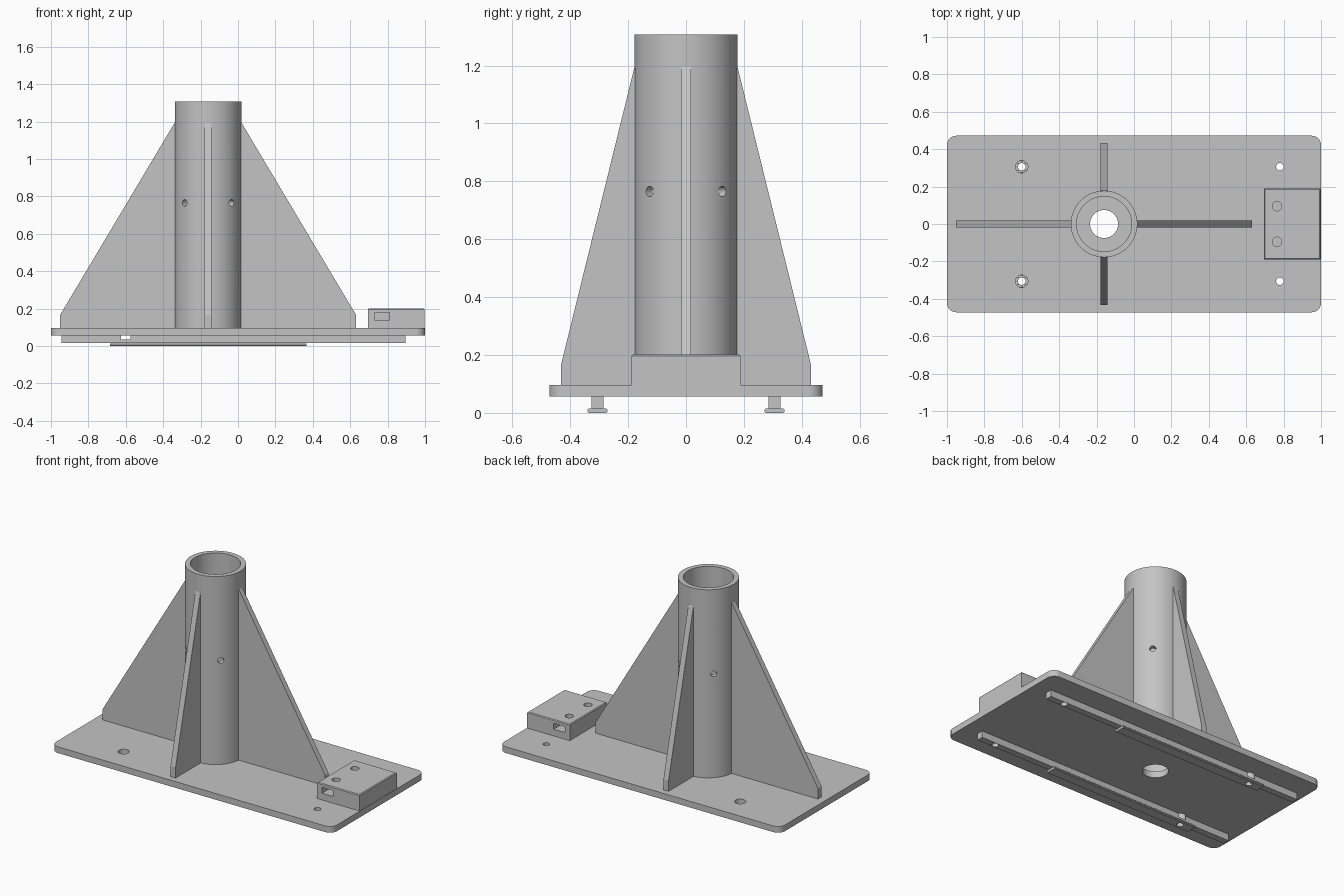
import bpy, bmesh, math
from mathutils import Matrix, Vector

if "Cube" in bpy.data.objects:
    bpy.data.objects.remove(bpy.data.objects["Cube"])

GREY = (0.55, 0.55, 0.55, 1)
grey = bpy.data.materials.new("plain grey")
grey.use_nodes = True
grey.diffuse_color = GREY
grey.node_tree.nodes["Principled BSDF"].inputs["Base Color"].default_value = GREY

PLATE_LOW, PLATE_TOP = 0.057, 0.097
TUBE_X, TUBE_R, TUBE_TOP = -0.16, 0.178, 1.307
RAIL_Y = 0.306
SIDES = (-1, 1)


def finish(name, bm):
    bmesh.ops.recalc_face_normals(bm, faces=bm.faces)
    mesh = bpy.data.meshes.new(name)
    bm.to_mesh(mesh)
    bm.free()
    mesh.materials.append(grey)
    ob = bpy.data.objects.new(name, mesh)
    bpy.context.collection.objects.link(ob)
    return ob


def box(name, low, high):
    low, high = Vector(low), Vector(high)
    bm = bmesh.new()
    bmesh.ops.create_cube(bm, size=1, matrix=Matrix.Translation((low + high) / 2)
                          @ Matrix.Diagonal((*(high - low), 1)))
    return finish(name, bm)


def cylinder(name, radius, depth, matrix, segments=32):
    bm = bmesh.new()
    bmesh.ops.create_cone(bm, cap_ends=True, segments=segments, radius1=radius,
                          radius2=radius, depth=depth, matrix=matrix)
    return finish(name, bm)


def upright(name, radius, x, y, low, high, segments=32):
    return cylinder(name, radius, high - low,
                    Matrix.Translation((x, y, (low + high) / 2)), segments)


def activate(ob):
    bpy.ops.object.select_all(action='DESELECT')
    ob.select_set(True)
    bpy.context.view_layer.objects.active = ob


def cut(ob, cutter):
    mod = ob.modifiers.new("cut", 'BOOLEAN')
    mod.operation = 'DIFFERENCE'
    mod.solver = 'EXACT'
    mod.object = cutter
    activate(ob)
    bpy.ops.object.modifier_apply(modifier=mod.name)
    bpy.data.objects.remove(cutter)


def smooth(ob):
    activate(ob)
    bpy.ops.object.shade_smooth_by_angle(angle=math.radians(30))


def bevel(ob, width, segments, chosen):
    bm = bmesh.new()
    bm.from_mesh(ob.data)
    edges = [e for e in bm.edges if chosen(e)]
    bmesh.ops.bevel(bm, geom=edges, offset=width, segments=segments,
                    profile=0.5, affect='EDGES')
    bm.to_mesh(ob.data)
    bm.free()


def cut_bolt_holes(ob, y):
    # Wide counterbores at one end, plain holes at the other
    cut(ob, upright("counterbore", 0.033, -0.6, y, 0.034, 0.2))
    for x in (-0.6, 0.78):
        cut(ob, upright("bolt_hole", 0.02, x, y, -0.1, 0.2))


# Base plate with rounded corners
plate = box("base_plate", (-1, -0.472, PLATE_LOW), (1, 0.472, PLATE_TOP))
bevel(plate, 0.05, 8, lambda e: abs(e.verts[0].co.z - e.verts[1].co.z) > 0.01)
cut(plate, upright("centre_hole", 0.075, TUBE_X, 0, 0, 0.2, 48))
for s in SIDES:
    cut_bolt_holes(plate, s * RAIL_Y)
smooth(plate)

# Upright tube with four diagonal screw holes
tube = upright("tube", TUBE_R, TUBE_X, 0, PLATE_TOP, TUBE_TOP, 96)
cut(tube, upright("bore", 0.147, TUBE_X, 0, 0, 1.5, 96))
for i in range(4):
    turn = Matrix.Rotation(math.radians(45 + 90 * i), 4, 'Z')
    tip = Matrix.Rotation(math.radians(90), 4, 'Y')
    place = Matrix.Translation((TUBE_X, 0, 0.765)) @ turn @ Matrix.Translation((0.16, 0, 0))
    cut(tube, cylinder("screw_hole", 0.018, 0.12, place @ tip, 24))
smooth(tube)


# Four tapered ribs around the tube
def rib(name, angle, reach):
    outline = [(0.16, PLATE_TOP), (reach, PLATE_TOP), (reach, 0.165),
               (TUBE_R, 1.195), (0.16, 1.195)]
    bm = bmesh.new()
    face = bm.faces.new([bm.verts.new((r, -0.018, z)) for r, z in outline])
    out = bmesh.ops.extrude_face_region(bm, geom=[face])["geom"]
    bmesh.ops.translate(bm, vec=(0, 0.036, 0),
                        verts=[v for v in out if isinstance(v, bmesh.types.BMVert)])
    bm.transform(Matrix.Translation((TUBE_X, 0, 0))
                 @ Matrix.Rotation(math.radians(angle), 4, 'Z'))
    finish(name, bm)


rib("left_rib", 0, 0.792)
rib("back_rib", 90, 0.432)
rib("right_rib", 180, 0.792)
rib("front_rib", 270, 0.432)

# End block with top holes meeting side pockets
block = box("end_block", (0.695, -0.189, PLATE_TOP), (0.998, 0.189, 0.201))
bevel(block, 0.005, 1, lambda e: min(v.co.z for v in e.verts) > 0.2)
for s in SIDES:
    ends = sorted((s * 0.06, s * 0.25))
    cut(block, box("pocket", (0.73, ends[0], 0.14), (0.81, ends[1], 0.178)))
    cut(block, upright("top_hole", 0.025, 0.765, s * 0.095, 0.16, 0.3))
smooth(block)

# Underside rails, each with a wider slide strip
for s, side in zip(SIDES, ("front", "back")):
    y = s * RAIL_Y
    rail = box(side + "_rail", (-0.945, y - 0.021, 0.015), (0.895, y + 0.021, PLATE_LOW))
    strip = box(side + "_slide_strip", (-0.685, y - 0.035, 0), (0.365, y + 0.035, 0.0145))
    bevel(strip, 0.004, 1, lambda e: abs(e.verts[0].co.x - e.verts[1].co.x) > 0.5)
    for part in (rail, strip):
        cut_bolt_holes(part, y)
        smooth(part)
